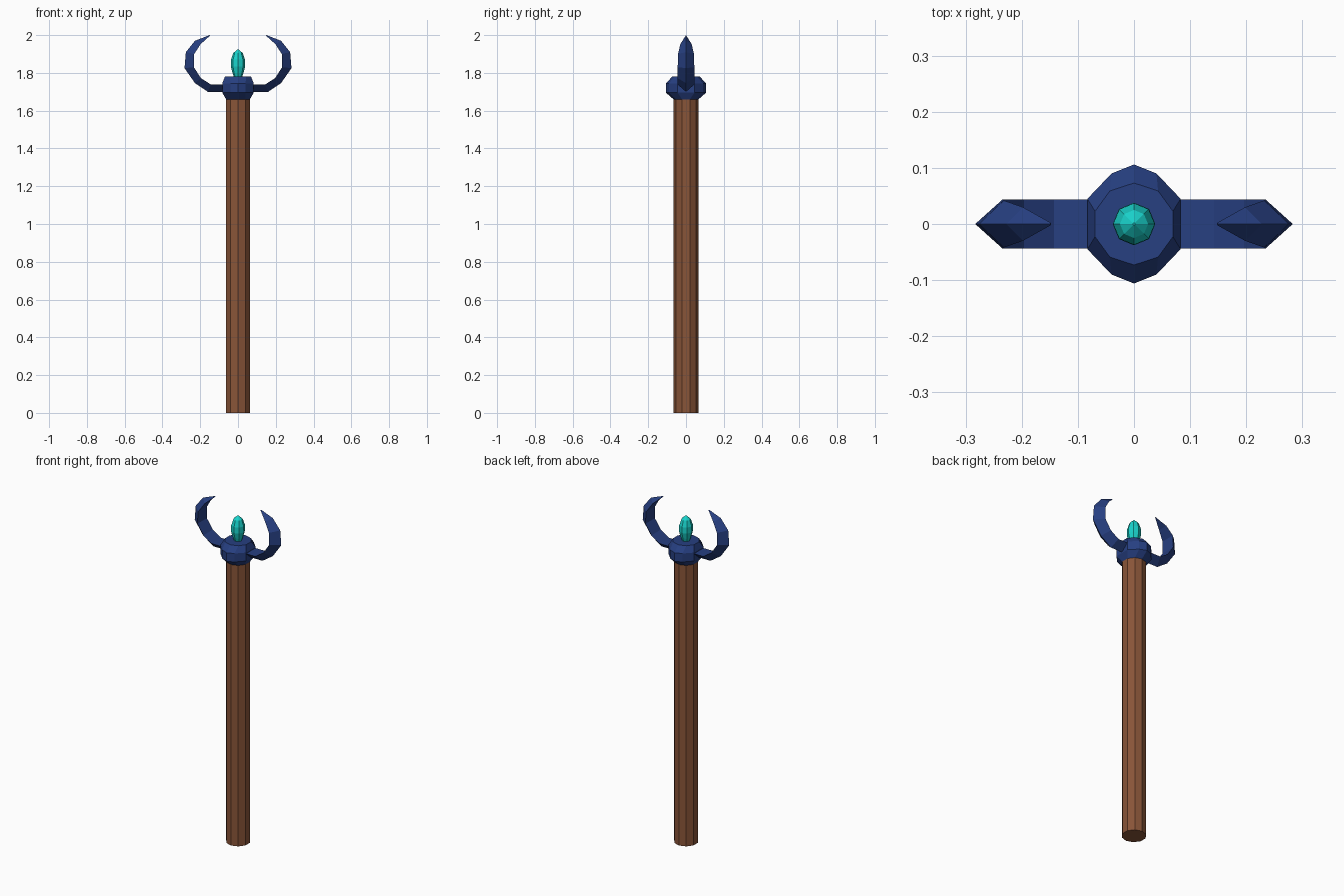
import bpy, math

if "Cube" in bpy.data.objects:
    bpy.data.objects.remove(bpy.data.objects["Cube"])

def material(name, rgb):
    m = bpy.data.materials.new(name)
    m.diffuse_color = (*rgb, 1)
    m.use_nodes = True
    m.node_tree.nodes["Principled BSDF"].inputs["Base Color"].default_value = m.diffuse_color
    return m

wood = material("wood", (0.25, 0.09, 0.04))
metal = material("blue_metal", (0.02, 0.05, 0.22))
crystal = material("crystal", (0.01, 0.65, 0.6))

def make(name, verts, faces, mat):
    me = bpy.data.meshes.new(name)
    me.from_pydata(verts, [], faces)
    me.materials.append(mat)
    ob = bpy.data.objects.new(name, me)
    bpy.context.collection.objects.link(ob)
    return ob

def loft(name, rings, mat):
    """Skin a stack of equal-count closed rings and cap both ends."""
    n = len(rings[0])
    verts = [v for r in rings for v in r]
    faces = [(a * n + i, a * n + (i + 1) % n, (a + 1) * n + (i + 1) % n, (a + 1) * n + i)
             for a in range(len(rings) - 1) for i in range(n)]
    faces.append(tuple(reversed(range(n))))
    faces.append(tuple(range(len(verts) - n, len(verts))))
    return make(name, verts, faces, mat)

def ring(r, z, n=10):
    return [(r * math.cos(math.pi / 2 + 2 * math.pi * i / n),
             r * math.sin(math.pi / 2 + 2 * math.pi * i / n), z) for i in range(n)]

# ten-sided shaft
loft("shaft", [ring(0.066, 0), ring(0.066, 1.665)], wood)

# collar, flattened at the sides where the prongs grow out
half = [(0, 0.106), (-0.04, 0.09), (-0.083, 0.045), (-0.083, -0.045), (-0.04, -0.09)]
outline = half + [(-x, -y) for x, y in half]
loft("collar", [ring(0.066, 1.66)] + [[(x, y, z) for x, y in outline] for z in (1.695, 1.745)]
     + [ring(0.073, 1.78)], metal)

# curved prongs: flat inside, ridged outside (inner x, z, outer x, z, half width)
path = [(0.07, 1.738, 0.07, 1.70, 0.044), (0.143, 1.738, 0.16, 1.70, 0.044),
        (0.196, 1.772, 0.228, 1.746, 0.044), (0.234, 1.83, 0.283, 1.825, 0.044),
        (0.232, 1.90, 0.276, 1.91, 0.042), (0.198, 1.952, 0.228, 1.97, 0.03),
        (0.148, 1.997, 0.15, 2.0, 0.002)]
for side, s in (("left", -1), ("right", 1)):
    rings = [[(s * a, -s * w, b), (s * a, s * w, b), (s * c, 0, d)] for a, b, c, d, w in path]
    loft(side + "_prong", rings, metal)

# faceted crystal
profile = [(0.02, 1.775), (0.029, 1.80), (0.038, 1.835), (0.037, 1.87),
           (0.025, 1.905), (0.002, 1.925)]
loft("crystal", [ring(r, z, 8) for r, z in profile], crystal)

# consistent outward normals
import bmesh
for ob in bpy.context.collection.objects:
    bm = bmesh.new()
    bm.from_mesh(ob.data)
    bmesh.ops.recalc_face_normals(bm, faces=bm.faces)
    bm.to_mesh(ob.data)
    bm.free()
